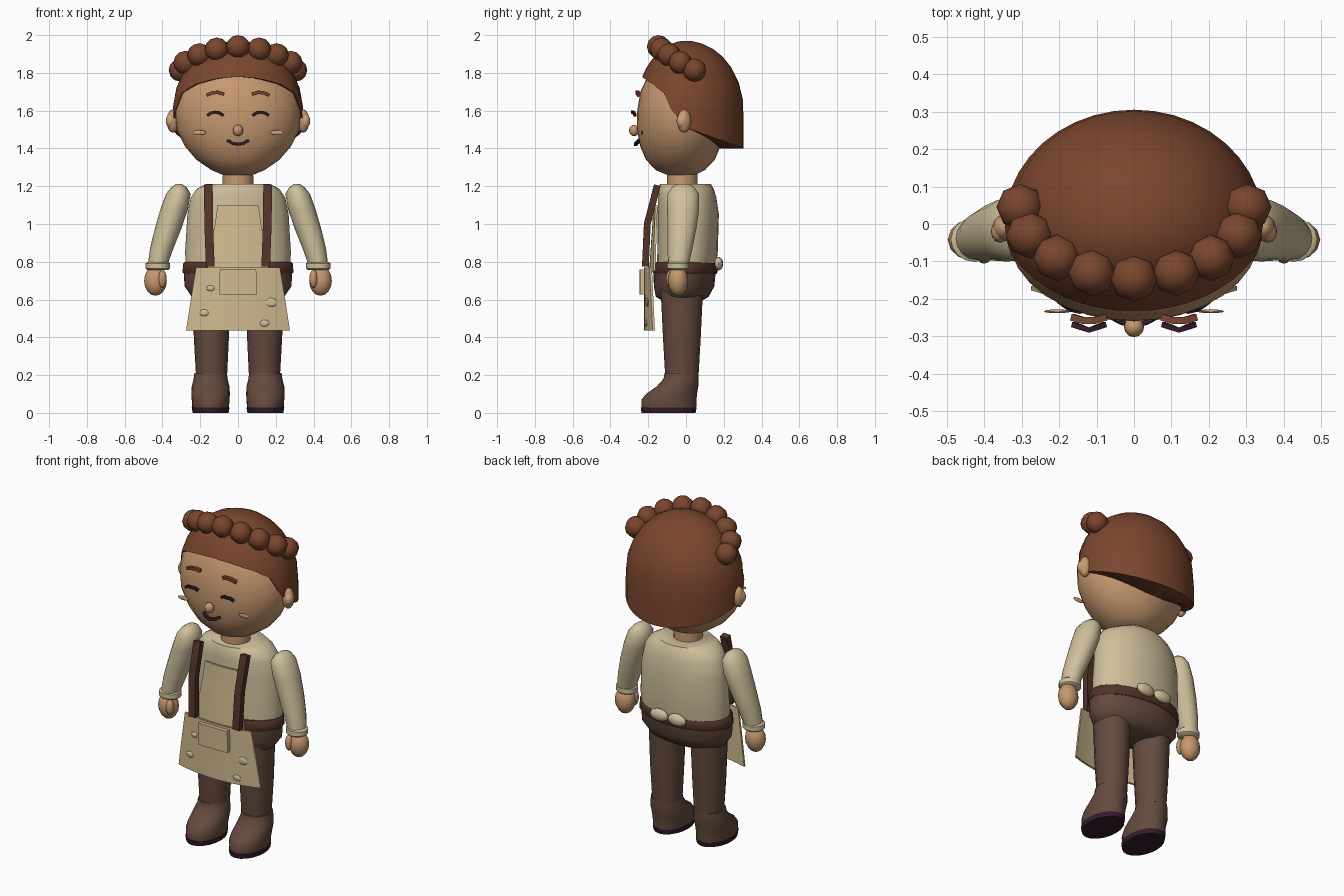
import bpy, bmesh, math
from mathutils import Vector

if "Cube" in bpy.data.objects:
    bpy.data.objects.remove(bpy.data.objects["Cube"])


def material(name, hex_rgb):
    vals = [int(hex_rgb[i:i + 2], 16) / 255 for i in (0, 2, 4)]
    lin = [((v + 0.055) / 1.055) ** 2.4 if v > 0.04 else v / 12.92 for v in vals]
    m = bpy.data.materials.new(name)
    m.diffuse_color = (*lin, 1)
    m.use_nodes = True
    m.node_tree.nodes["Principled BSDF"].inputs["Base Color"].default_value = m.diffuse_color
    return m


SKIN = material("skin", "C69870")
HAIR = material("hair_brown", "7A462E")
SHIRT = material("shirt_cream", "CFC09C")
APRON = material("apron_tan", "D0BB90")
TROUSERS = material("trouser_brown", "644A3D")
LEATHER = material("dark_leather", "52332A")
DARK = material("dark_plum", "331C2B")
BLUSH = material("blush", "D0A078")


def finish(name, bm, mat, angle=45):
    bmesh.ops.recalc_face_normals(bm, faces=bm.faces)
    me = bpy.data.meshes.new(name)
    bm.to_mesh(me)
    bm.free()
    me.materials.append(mat)
    ob = bpy.data.objects.new(name, me)
    bpy.context.collection.objects.link(ob)
    bpy.ops.object.select_all(action='DESELECT')
    ob.select_set(True)
    bpy.context.view_layer.objects.active = ob
    bpy.ops.object.shade_smooth_by_angle(angle=math.radians(angle))
    return ob


def skin_rings(bm, rings, caps=True):
    """Join closed loops of points into a surface."""
    loops = [[bm.verts.new(p) for p in r] for r in rings]
    for a, b in zip(loops, loops[1:]):
        n = len(a)
        for i in range(n):
            bm.faces.new((a[i], a[(i + 1) % n], b[(i + 1) % n], b[i]))
    if caps:
        bm.faces.new(loops[0])
        bm.faces.new(loops[-1])
    return loops


def loft(name, rings, mat, n=20):
    """Stack of horizontal ellipses: (z, cx, cy, rx, ry)."""
    bm = bmesh.new()
    skin_rings(bm, [[(cx + rx * math.cos(k * math.tau / n), cy + ry * math.sin(k * math.tau / n), z)
                     for k in range(n)] for z, cx, cy, rx, ry in rings])
    return finish(name, bm, mat)


def ball(name, loc, size, mat, u=12, v=8, angle=60):
    bm = bmesh.new()
    bmesh.ops.create_uvsphere(bm, u_segments=u, v_segments=v, radius=1)
    for w in bm.verts:
        w.co = Vector([w.co[i] * size[i] + loc[i] for i in range(3)])
    return finish(name, bm, mat, angle)


def ribbon(name, pts, w, d, mat):
    """Rectangular bar along points; w is width in the front plane, d is depth."""
    pts = [Vector(p) for p in pts]
    bm = bmesh.new()
    rings = []
    for i, p in enumerate(pts):
        t = pts[min(i + 1, len(pts) - 1)] - pts[max(i - 1, 0)]
        side = Vector((t.z, 0, -t.x)).normalized() * w / 2
        out = t.cross(side).normalized() * d / 2
        rings.append([p + side + out, p - side + out, p - side - out, p + side - out])
    skin_rings(bm, rings)
    return finish(name, bm, mat)


def sheet(name, rows, curve, mat, thick=0.012, n=10):
    """Bowed cloth panel from rows of (z, half_width, front_y)."""
    bm = bmesh.new()
    rings = []
    for z, hw, y in rows:
        xs = [hw * (2 * k / n - 1) for k in range(n + 1)]
        front = [(x, y + curve * x * x, z) for x in xs]
        rings.append(front + [(x, b + thick, c) for x, b, c in reversed(front)])
    skin_rings(bm, rings)
    return finish(name, bm, mat)


# head and neck
loft("neck", [(1.19, 0, -.02, .082, .08), (1.29, 0, -.02, .08, .08)], SKIN)
loft("head", [(1.26, 0, -.025, .08, .075), (1.285, 0, -.03, .14, .13), (1.34, 0, -.03, .22, .182),
              (1.41, 0, -.03, .28, .212), (1.5, 0, -.03, .325, .23), (1.6, 0, -.03, .335, .228),
              (1.7, 0, -.03, .315, .212), (1.8, 0, -.03, .255, .165), (1.88, 0, -.03, .15, .1)], SKIN, 32)


# hair cap with a stepped hairline
def hairline(a):
    marks = [(0, 1.78), (22, 1.77), (45, 1.74), (64, 1.69), (72, 1.61), (90, 1.51)]
    if a >= 90:
        return 1.51 + 0.11 * math.cos(math.radians(a))
    for (a0, z0), (a1, z1) in zip(marks, marks[1:]):
        if a <= a1:
            return z0 + (z1 - z0) * (a - a0) / (a1 - a0)


def hair_point(a, s, shrink=1.0):
    top, r = 1.97, math.radians(a)
    zb = hairline(abs(a))
    z = top - (top - zb) * (1 - math.cos(s * math.pi / 2))
    rad = shrink * (math.sqrt(max(0, 1 - ((z - 1.6) / .37) ** 2)) if z > 1.6 else 1)
    depth = .265 if abs(a) < 90 else .305
    return (.345 * rad * math.sin(r), -depth * rad * math.cos(r), z)


bm = bmesh.new()
angles = [-180 + 360 * k / 40 for k in range(40)]
loops = [[hair_point(a, s) for a in angles] for s in (.06, .15, .25, .35, .46, .58, .7, .85, 1)]
loops.append([hair_point(a, 1, .6) for a in angles])
skin_rings(bm, loops)
finish("hair_cap", bm, HAIR, 50)

# braid across the crown
for i, p in enumerate([(0, -.145, 1.938), (.112, -.13, 1.925), (.205, -.09, 1.895),
                       (.278, -.03, 1.855), (.303, .045, 1.815)]):
    for s in ((1, -1) if i else (1,)):
        ball(f"braid_bead_{i}_{s}", (p[0] * s, p[1], p[2]), (.064, .062, .062), HAIR, 8, 6)

# face
ball("nose", (0, -.275, 1.495), (.027, .027, .03), SKIN)
ribbon("mouth", [(-.055, -.248, 1.442), (-.03, -.262, 1.428), (0, -.267, 1.422),
                 (.03, -.262, 1.428), (.055, -.248, 1.442)], .016, .016, DARK)
for s, side in ((1, "left"), (-1, "right")):
    ball(side + "_ear", (.345 * s, -.01, 1.545), (.033, .036, .062), SKIN)
    ball(side + "_inner_ear", (.357 * s, -.02, 1.545), (.025, .03, .038), BLUSH)
    ball(side + "_cheek", (.205 * s, -.233, 1.484), (.036, .005, .013), BLUSH)
    ribbon(side + "_closed_eye", [((.12 + u) * s, -.283 + abs(u) * .35, z) for u, z in
           ((-.042, 1.575), (-.022, 1.588), (0, 1.592), (.022, 1.588), (.042, 1.575))], .016, .014, DARK)
    ribbon(side + "_brow", [((.12 + u) * s, -.262 + abs(u) * .3, z) for u, z in
           ((-.045, 1.688), (-.015, 1.697), (.015, 1.695), (.045, 1.682))], .018, .018, HAIR)

# torso, belt and hips
loft("shirt", [(.74, 0, 0, .275, .155), (.85, 0, .008, .28, .16), (1.05, 0, .012, .268, .162),
               (1.14, 0, .006, .25, .155), (1.185, 0, 0, .22, .147), (1.212, 0, -.003, .17, .135)], SHIRT, 24)
loft("belt", [(.735, 0, -.005, .285, .165), (.745, 0, -.005, .294, .172),
              (.79, 0, -.005, .29, .17), (.8, 0, -.005, .28, .16)], LEATHER, 24)
loft("hips", [(.585, 0, -.02, .2, .09), (.615, 0, -.02, .245, .14), (.67, 0, -.01, .283, .16),
              (.745, 0, -.008, .287, .165)], TROUSERS, 24)

# limbs
for s, side in ((1, "left"), (-1, "right")):
    loft(side + "_sleeve", [(z, x * s, y, rx, ry) for z, x, y, rx, ry in
         ((.785, .425, -.04, .052, .055), (.87, .404, -.032, .062, .066), (.97, .372, -.022, .07, .076),
          (1.08, .337, -.015, .073, .085), (1.16, .316, -.015, .065, .083), (1.195, .312, -.015, .04, .06),
          (1.212, .312, -.015, .016, .03))], SHIRT, 16)
    loft(side + "_cuff", [(z, .425 * s, -.042, .06 + d, .055 + d) for z, d in
         ((.757, -.005), (.765, .004), (.792, .004), (.8, -.006))], SHIRT, 16)
    ball(side + "_hand", (.437 * s, -.042, .7), (.06, .053, .08), SKIN)
    ball(side + "_thumb", (.4 * s, -.08, .71), (.022, .026, .048), SKIN)
    loft(side + "_trouser_leg", [(z, x * s, -.022, rx, ry) for z, x, rx, ry in
         ((.19, .14, .082, .088), (.4, .141, .093, .1), (.65, .14, .1, .112))], TROUSERS, 16)
    loft(side + "_boot", [(z, .145 * s, y, rx, ry) for z, y, rx, ry in
         ((.025, -.09, .097, .144), (.07, -.09, .1, .146), (.1, -.077, .102, .135), (.14, -.045, .1, .11),
          (.18, -.026, .09, .093), (.21, -.024, .086, .09))], TROUSERS)
    loft(side + "_sole", [(0, .145 * s, -.092, .095, .143), (.028, .145 * s, -.092, .1, .148)], DARK)

# apron bib, skirt, pocket, straps and bow
sheet("apron_bib", [(.75, .165, -.195), (.9, .14, -.185), (1.0, .122, -.178), (1.1, .108, -.172)], .8, APRON)
sheet("apron_skirt", [(.435, .275, -.222), (.6, .25, -.222), (.77, .222, -.222)], .6, APRON)
sheet("apron_pocket", [(.628, .098, -.247), (.7, .1, -.247), (.758, .096, -.247)], .4, APRON, .024)
for i, (x, z, r) in enumerate(((-.145, .66, .022), (-.178, .53, .026), (.175, .585, .033), (.14, .475, .026))):
    ball(f"apron_spot_{i}", (x, -.222 + .6 * x * x, z), (r, .008, r * .7), SHIRT)
for s, side in ((1, "left"), (-1, "right")):
    ribbon(side + "_strap", [(.157 * s, -.152, 1.205), (.155 * s, -.205, 1.0), (.147 * s, -.215, .775)],
           .046, .036, LEATHER)
    ball(side + "_bow_loop", (.06 * s, .172, .79), (.06, .025, .036), SHIRT)
